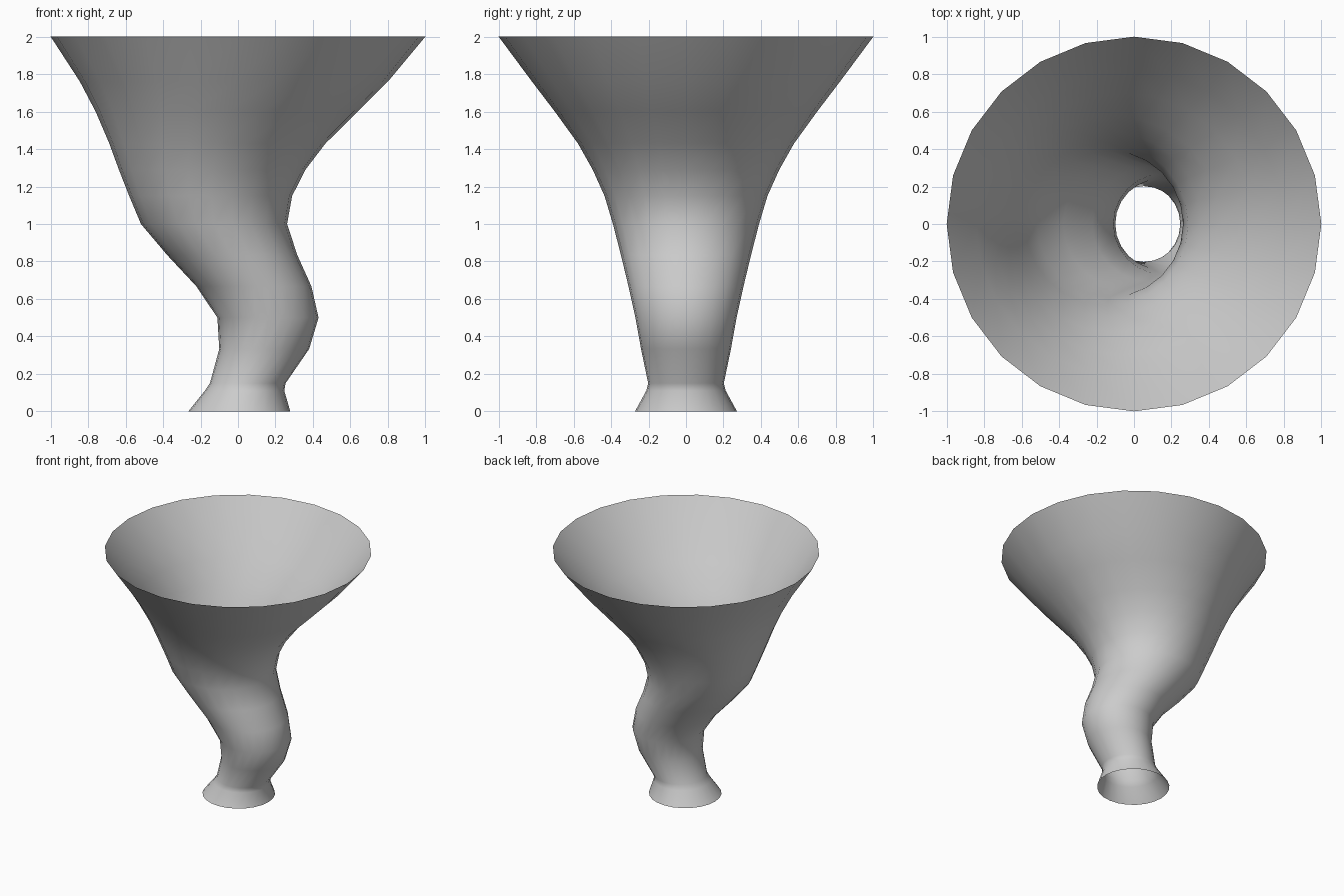
import bpy, bmesh, math

if "Cube" in bpy.data.objects:
    bpy.data.objects.remove(bpy.data.objects["Cube"])

SIDES = 24
# Cross-sections: height, centre x, radius
RINGS = [
    (0.00, 0.007, 0.272), (0.11, 0.035, 0.212), (0.15, 0.052, 0.202),
    (0.333, 0.14, 0.24), (0.50, 0.16, 0.27), (0.667, 0.085, 0.307),
    (0.833, -0.03, 0.347), (1.00, -0.128, 0.39), (1.15, -0.146, 0.435),
    (1.29, -0.138, 0.498), (1.43, -0.11, 0.577), (1.60, -0.06, 0.70),
    (1.76, -0.022, 0.822), (2.00, 0.0, 1.0),
]

# Bent funnel: open skin lofted through horizontal circles
bm = bmesh.new()
loops = []
for z, cx, r in RINGS:
    angles = [math.tau * i / SIDES for i in range(SIDES)]
    loops.append([bm.verts.new((cx + r * math.cos(a), r * math.sin(a), z)) for a in angles])
for low, high in zip(loops, loops[1:]):
    for i in range(SIDES):
        j = (i + 1) % SIDES
        bm.faces.new((low[i], low[j], high[j], high[i])).smooth = True

mesh = bpy.data.meshes.new("bent_funnel")
bm.to_mesh(mesh)
bm.free()
funnel = bpy.data.objects.new("bent_funnel", mesh)
bpy.context.collection.objects.link(funnel)
